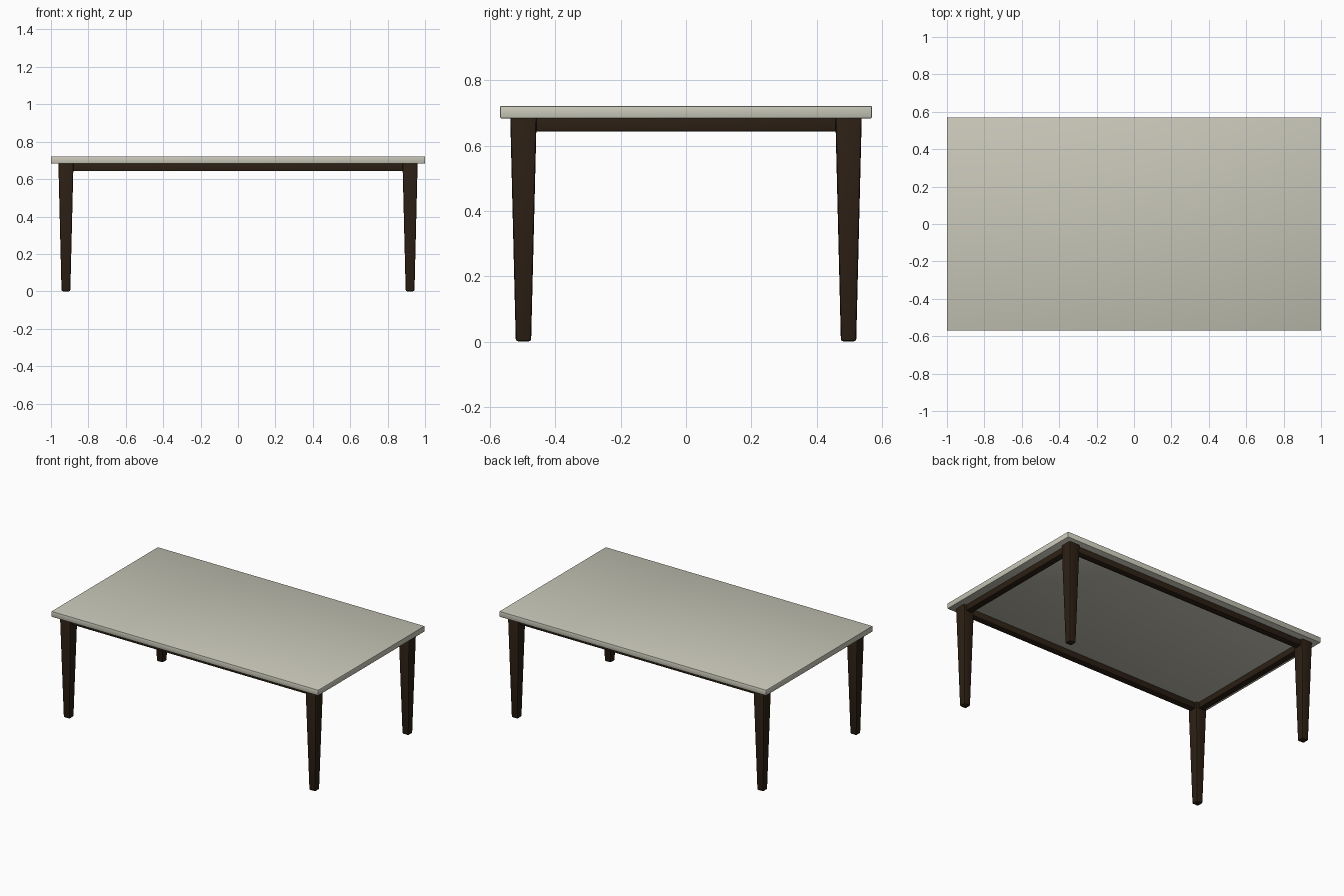
import bpy, bmesh

if "Cube" in bpy.data.objects:
    bpy.data.objects.remove(bpy.data.objects["Cube"])

def material(name, color):
    m = bpy.data.materials.new(name)
    m.diffuse_color = color
    m.use_nodes = True
    m.node_tree.nodes["Principled BSDF"].inputs["Base Color"].default_value = m.diffuse_color
    return m

WOOD = material("dark_wood", (0.025, 0.014, 0.007, 1))
STONE = material("pale_top", (0.58, 0.57, 0.48, 1))

def box(name, center, size, mat, bevel, segments=2, taper=1.0):
    """Bevelled box; taper scales the bottom face."""
    bm = bmesh.new()
    bmesh.ops.create_cube(bm, size=1)
    for v in bm.verts:
        k = taper if v.co.z < 0 else 1.0
        v.co.x *= size[0] * k
        v.co.y *= size[1] * k
        v.co.z *= size[2]
    bmesh.ops.bevel(bm, geom=bm.edges[:], offset=bevel, segments=segments,
                    profile=0.5, affect='EDGES')
    me = bpy.data.meshes.new(name)
    bm.to_mesh(me)
    bm.free()
    me.materials.append(mat)
    ob = bpy.data.objects.new(name, me)
    ob.location = center
    bpy.context.collection.objects.link(ob)
    bpy.ops.object.select_all(action='DESELECT')
    ob.select_set(True)
    bpy.context.view_layer.objects.active = ob
    bpy.ops.object.shade_smooth_by_angle()
    return ob

LX, LY = 0.92, 0.498          # leg centres
TOP_Z, UNDER_Z, RAIL_Z = 0.722, 0.683, 0.643

# Table top
box("table_top", (0, 0, (TOP_Z + UNDER_Z) / 2), (2, 1.14, TOP_Z - UNDER_Z), STONE, 0.005)

# Tapered legs
for sy, end in ((-1, "front"), (1, "back")):
    for sx, side in ((-1, "left"), (1, "right")):
        box(f"{end}_{side}_leg", (sx * LX, sy * LY, 0.345), (0.081, 0.081, 0.69),
            WOOD, 0.008, taper=0.58)

# Apron rails between the legs
rail_z, rail_h = (RAIL_Z + UNDER_Z + 0.007) / 2, UNDER_Z + 0.007 - RAIL_Z
for s, end in ((-1, "front"), (1, "back")):
    box(f"{end}_rail", (0, s * LY, rail_z), (2 * LX, 0.045, rail_h), WOOD, 0.005)
for s, side in ((-1, "left"), (1, "right")):
    box(f"{side}_rail", (s * LX, 0, rail_z), (0.045, 2 * LY, rail_h), WOOD, 0.005)
